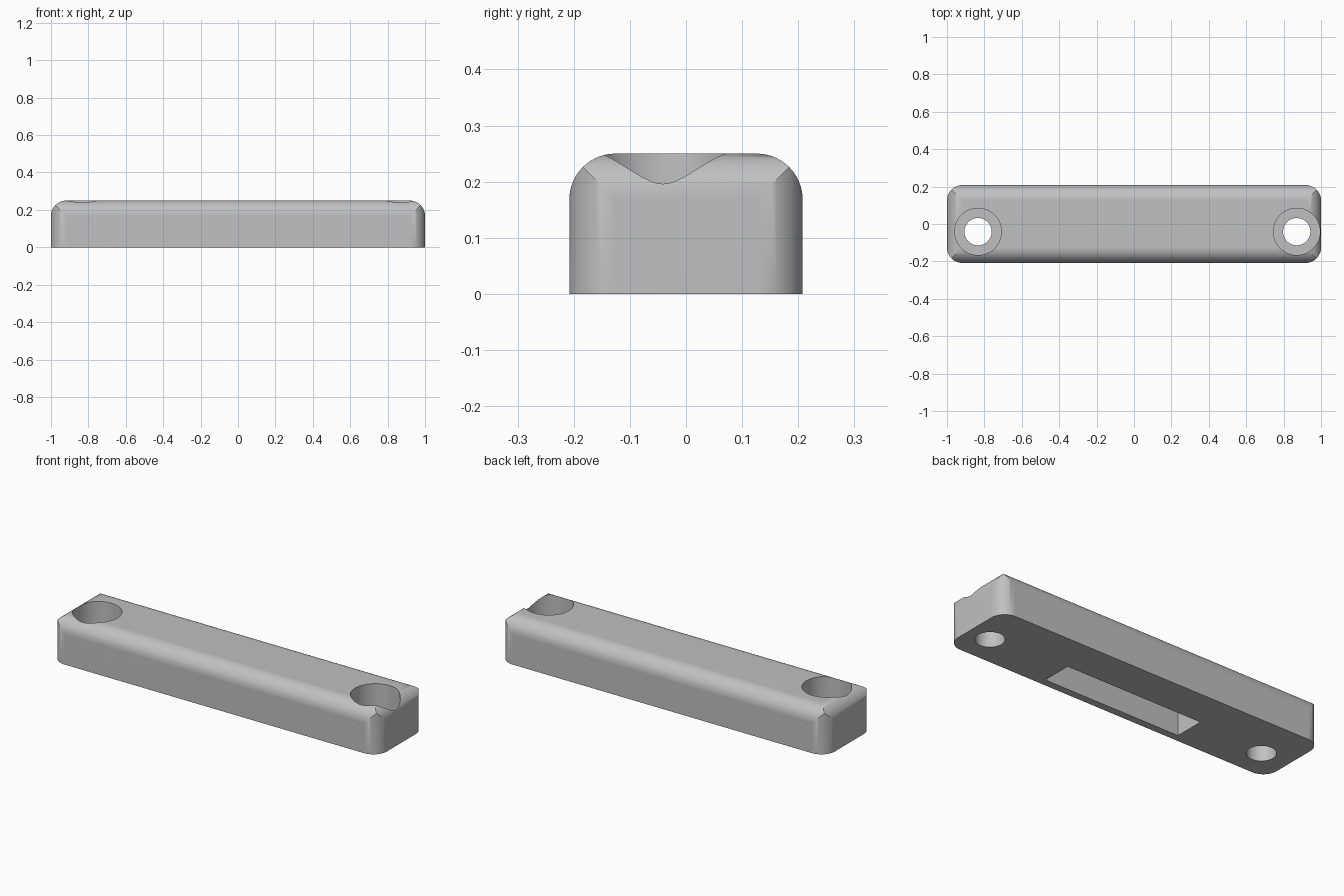
import bpy, bmesh, math
from mathutils import Vector

if "Cube" in bpy.data.objects:
    bpy.data.objects.remove(bpy.data.objects["Cube"])

LEN, HALF_Y, TOP, R = 1.0, 0.208, 0.25, 0.082
HOLES = [(-0.834, -0.041), (0.87, -0.041)]

grey = bpy.data.materials.new("grey plastic")
grey.diffuse_color = (0.53, 0.53, 0.53, 1)
grey.use_nodes = True
grey.node_tree.nodes["Principled BSDF"].inputs["Base Color"].default_value = grey.diffuse_color


def rounded(w, lo, hi, round_low, n=14):
    """Rectangle outline; top corners rounded, lower ones optionally."""
    pts = []
    for cx, cy, a0 in ((w - R, hi - R, 0), (-w + R, hi - R, 90)):
        pts += [(cx + R * math.cos(math.radians(a0 + 90 * i / n)),
                 cy + R * math.sin(math.radians(a0 + 90 * i / n))) for i in range(n + 1)]
    if not round_low:
        return pts + [(-w, lo), (w, lo)]
    return pts + [(-x, lo + hi - y) for x, y in pts]


def circle(c, r, n=64):
    return [(c[0] + r * math.cos(math.tau * i / n), c[1] + r * math.sin(math.tau * i / n))
            for i in range(n)]


def prism(name, outline, place, a, b):
    """Extrude an outline from a to b; place maps (u, v, w) to x, y, z."""
    bm = bmesh.new()
    lo = [bm.verts.new(place(u, v, a)) for u, v in outline]
    hi = [bm.verts.new(place(u, v, b)) for u, v in outline]
    bm.faces.new(lo)
    bm.faces.new(hi)
    n = len(lo)
    for i in range(n):
        bm.faces.new((lo[i], lo[(i + 1) % n], hi[(i + 1) % n], hi[i]))
    bmesh.ops.recalc_face_normals(bm, faces=bm.faces)
    me = bpy.data.meshes.new(name)
    bm.to_mesh(me)
    bm.free()
    me.materials.append(grey)
    ob = bpy.data.objects.new(name, me)
    bpy.context.collection.objects.link(ob)
    return ob


def combine(target, tool, op):
    mod = target.modifiers.new("cut", 'BOOLEAN')
    mod.operation, mod.object, mod.solver = op, tool, 'EXACT'
    bpy.context.view_layer.objects.active = target
    bpy.ops.object.modifier_apply(modifier=mod.name)
    bpy.data.objects.remove(tool)


def along_x(u, v, w): return Vector((w, u, v))
def along_y(u, v, w): return Vector((u, w, v))
def along_z(u, v, w): return Vector((u, v, w))


# Bar: three rounded prisms intersected, giving mitred corner creases
bar = prism("mounting_bar", rounded(LEN, -HALF_Y, HALF_Y, True), along_z, 0, 0.4)
combine(bar, prism("side_profile", rounded(HALF_Y, -0.1, TOP, False), along_x, -1.2, 1.2), 'INTERSECT')
combine(bar, prism("end_profile", rounded(LEN, -0.1, TOP, False), along_y, -0.4, 0.4), 'INTERSECT')

# Counterbored screw holes
for c in HOLES:
    combine(bar, prism("counterbore", circle(c, 0.125), along_z, 0.1, 0.4), 'DIFFERENCE')
    combine(bar, prism("screw_hole", circle(c, 0.073), along_z, -0.1, 0.2), 'DIFFERENCE')

# Rectangular pocket underneath
pocket = [(-0.416, -0.167), (0.416, -0.167), (0.416, 0), (-0.416, 0)]
combine(bar, prism("pocket", pocket, along_z, -0.1, 0.167), 'DIFFERENCE')

# Smooth fillets and bores, sharp edges kept, flat faces kept flat
bpy.ops.object.select_all(action='DESELECT')
bar.select_set(True)
bpy.context.view_layer.objects.active = bar
bpy.ops.object.shade_smooth_by_angle(angle=math.radians(25))
weighted = bar.modifiers.new("flat_faces", 'WEIGHTED_NORMAL')
weighted.keep_sharp = True
